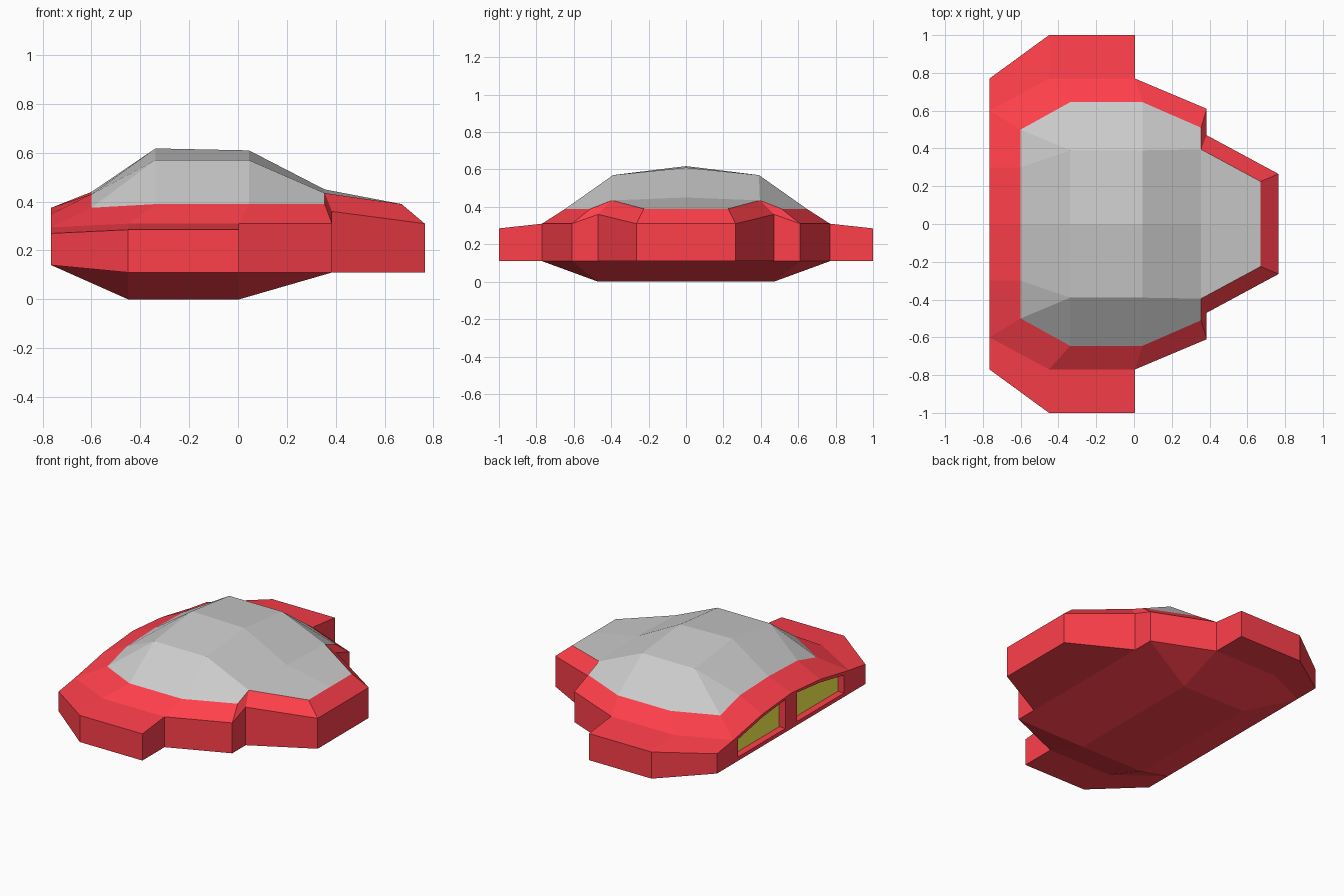
import bpy, bmesh
from mathutils import Vector

if "Cube" in bpy.data.objects:
    bpy.data.objects.remove(bpy.data.objects["Cube"])


def material(name, rgb):
    m = bpy.data.materials.new(name)
    m.diffuse_color = (*rgb, 1)
    m.use_nodes = True
    m.node_tree.nodes["Principled BSDF"].inputs["Base Color"].default_value = m.diffuse_color
    return m


def strip(a, b):
    """Faces bridging two polylines; repeated points collapse to triangles."""
    return [[a[i], a[i + 1], b[i + 1], b[i]] for i in range(len(a) - 1)]


def drop(points, z):
    return [(x, y, z) for x, y, _ in points]


def build(name, faces, mat=None, closed=False):
    """Make a flat-shaded object from half the faces, mirrored across y = 0."""
    bm = bmesh.new()
    for f in faces:
        f = list(dict.fromkeys(f))
        if len(f) < 3:
            continue
        bm.faces.new([bm.verts.new(p) for p in f])
        bm.faces.new([bm.verts.new((x, -y, z)) for x, y, z in reversed(f)])
    bmesh.ops.remove_doubles(bm, verts=bm.verts, dist=0.0005)
    mid = Vector((0, 0, 0.2))

    def outward(f):
        return f.normal.dot(f.calc_center_median() - mid)

    bm.normal_update()
    if closed:
        bmesh.ops.recalc_face_normals(bm, faces=bm.faces)
        if sum(outward(f) * f.calc_area() for f in bm.faces) < 0:
            bmesh.ops.reverse_faces(bm, faces=bm.faces)
    else:
        bmesh.ops.reverse_faces(bm, faces=[f for f in bm.faces if outward(f) < 0])
    me = bpy.data.meshes.new(name)
    bm.to_mesh(me)
    bm.free()
    ob = bpy.data.objects.new(name, me)
    bpy.context.collection.objects.link(ob)
    if mat:
        me.materials.append(mat)


red = material("red_paint", (1.0, 0.05, 0.07))
yellow = material("yellow_glow", (1.0, 0.92, 0.08))

# Dome: centre ridge, shoulder line and lower edge, rear to nose
ridge = [(-.6, 0, .44), (-.338, 0, .618), (.045, 0, .61), (.355, 0, .45), (.67, 0, .39)]
shoulder = [(-.6, .3, .43), (-.338, .39, .57), (.045, .39, .57), (.355, .395, .435), (.67, .225, .39)]
edge = [(-.6, .5, .375), (-.338, .645, .39), (.045, .645, .39), (.355, .51, .39)]
side = strip(shoulder[1:4], edge[1:])
corner = [[shoulder[0], shoulder[1], edge[0]], [shoulder[1], edge[1], edge[0]]]
build("dome", strip(ridge, shoulder) + side + corner)

# Body: sloped collar around the dome
collar = [ridge[0], shoulder[0]] + edge + [shoulder[3], shoulder[4], ridge[4]]
rim = [(-.765, 0, .375), (-.765, .3, .35), (-.765, .6, .295), (-.45, .77, .31), (.005, .77, .31),
       (.385, .61, .31), (.385, .47, .36), (.765, .265, .31), (.765, 0, .31)]
faces = strip(collar, rim)

# Body: side wings and outer walls
wing = [(-.765, .77, .27), (-.45, 1, .285), (.005, 1, .285)]
faces += strip(rim[2:5], wing)
wall = wing + rim[4:]
base = [(-.765, .77, .14)] + drop(wall[1:], .11)
faces += strip(wall, base)

# Body: underside with flat keel
keel = [(-.45, 0, 0), (-.45, .47, 0), (.005, .47, 0), (.005, 0, 0)]
under = [(-.765, 0, .14), (-.765, .6, .14), (-.45, .77, .11), (.005, .77, .11),
         (.385, .61, .11), (.385, .47, .11), (.385, 0, .11)]
faces += [keel]
faces += strip([keel[0], keel[1], keel[1], keel[2], keel[2], keel[2], keel[3]], under)
faces += strip(under[1:4], base[:3])
faces += [[under[6], under[5], base[6], base[7]]]

# Body: rear wall with recessed openings
outer = [under[0], under[1], base[0], wing[0], rim[2], rim[1], rim[0], under[0]]
hole = [(-.765, y, z) for y, z in [(.06, .165), (.55, .165), (.55, .165), (.55, .165),
                                   (.55, .282), (.3, .33), (.06, .355), (.06, .165)]]
inner = [(x + .045, y, z) for x, y, z in hole]
faces += strip(outer, hole) + strip(hole, inner)
build("body", faces, red, closed=True)

# Rear lights inside the openings
build("rear_lights", [inner], yellow)
